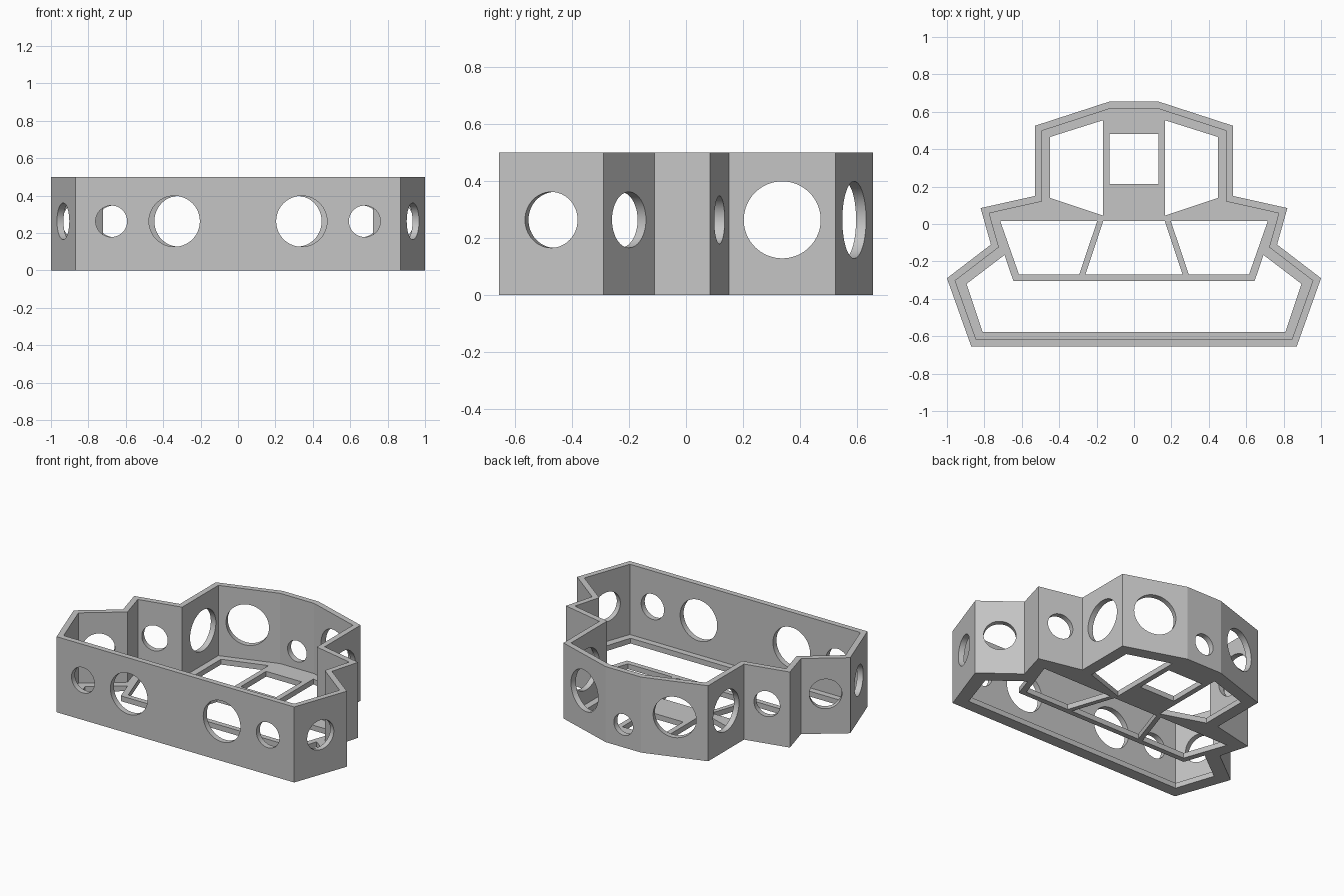
import bpy, bmesh
from mathutils import Vector, Matrix

if "Cube" in bpy.data.objects:
    bpy.data.objects.remove(bpy.data.objects["Cube"])

HEIGHT, WALL, FLOOR = 0.5, 0.037, 0.035
HOLE_Z = 0.263

gray = bpy.data.materials.new("plain gray")
gray.use_nodes = True
gray.diffuse_color = (0.56, 0.56, 0.56, 1)
gray.node_tree.nodes["Principled BSDF"].inputs["Base Color"].default_value = gray.diffuse_color


def mirror(points):
    return [(-x, y) for x, y in reversed(points)]


def inset(points, d):
    """Offset a clockwise outline inward by d with mitred corners."""
    pts = [Vector(p) for p in points]
    result = []
    for i, p in enumerate(pts):
        a = (p - pts[i - 1]).normalized()
        b = (pts[(i + 1) % len(pts)] - p).normalized()
        na, nb = Vector((a.y, -a.x)), Vector((b.y, -b.x))
        result.append(tuple(p + (na + nb) * d / (1 + na.dot(nb))))
    return result


def add_prism(bm, points, z0, z1):
    base = bm.faces.new([bm.verts.new((x, y, z0)) for x, y in points])
    top = bmesh.ops.extrude_face_region(bm, geom=[base])["geom"]
    verts = [g for g in top if isinstance(g, bmesh.types.BMVert)]
    bmesh.ops.translate(bm, verts=verts, vec=(0, 0, z1 - z0))


def add_hole(bm, a, b, radius, z=HOLE_Z, t=0.5):
    """Cylinder square to the wall from a to b, at fraction t along it."""
    a, b = Vector(a), Vector(b)
    c, d = a.lerp(b, t), b - a
    turn = Vector((d.y, -d.x, 0)).to_track_quat("Z", "Y").to_matrix().to_4x4()
    bmesh.ops.create_cone(bm, cap_ends=True, segments=64, radius1=radius,
                          radius2=radius, depth=0.12,
                          matrix=Matrix.Translation((c.x, c.y, z)) @ turn)


def make_object(name, bm):
    bmesh.ops.recalc_face_normals(bm, faces=bm.faces)
    mesh = bpy.data.meshes.new(name)
    bm.to_mesh(mesh)
    bm.free()
    mesh.materials.append(gray)
    obj = bpy.data.objects.new(name, mesh)
    bpy.context.collection.objects.link(obj)
    return obj


def cut(target, cutter):
    cutter.hide_render = True
    mod = target.modifiers.new(cutter.name, "BOOLEAN")
    mod.operation, mod.solver, mod.object = "DIFFERENCE", "EXACT", cutter
    bpy.context.view_layer.objects.active = target
    bpy.ops.object.modifier_apply(modifier=mod.name)
    bpy.data.objects.remove(cutter)


# Stepped outline, from the back to the front on the +x side
side = [(0.13, 0.655), (0.53, 0.525), (0.53, 0.15), (0.82, 0.085),
        (0.765, -0.11), (1.0, -0.29), (0.87, -0.655)]
outline = side + mirror(side)
bm = bmesh.new()
add_prism(bm, outline, 0, HEIGHT)
shell = make_object("tray_shell", bm)

# Open interior above the floor
bm = bmesh.new()
add_prism(bm, inset(outline, WALL), FLOOR, HEIGHT + 0.1)
cut(shell, make_object("interior_cutter", bm))

# Floor openings that leave the frame and ribs
back_bay = [(0.165, 0.555), (0.45, 0.465), (0.45, 0.14), (0.165, 0.045)]
side_bay = [(0.197, 0.015), (0.715, 0.015), (0.615, -0.27), (0.293, -0.27)]
front_half = [(0.645, -0.305), (0.692, -0.165), (0.895, -0.32), (0.81, -0.577)]
square = [(0.13, 0.48), (0.13, 0.215)]
middle = [(0.165, 0.015), (0.26, -0.27)]
bm = bmesh.new()
for bay in (back_bay, side_bay):
    add_prism(bm, bay, -0.1, 0.1)
    add_prism(bm, mirror(bay), -0.1, 0.1)
for half in (front_half, square, middle):
    add_prism(bm, half + mirror(half), -0.1, 0.1)
cut(shell, make_object("floor_cutter", bm))

# Round holes in the walls
bm = bmesh.new()
for points in (side, [(-x, y) for x, y in side]):
    for i, radius in ((0, 0.135), (1, 0.135), (2, 0.084), (4, 0.098), (5, 0.098)):
        add_hole(bm, points[i], points[i + 1], radius)
front_left, front_right = (0.87, -0.655), (-0.87, -0.655)
for x, radius in ((0.34, 0.136), (0.677, 0.084)):
    for s in (-1, 1):
        add_hole(bm, front_left, front_right, radius, t=0.5 + s * x / 1.74)
add_hole(bm, side[0], (-0.13, 0.655), 0.07, z=0.15)
cut(shell, make_object("hole_cutter", bm))

# Smooth hole rims, sharp wall corners
bpy.ops.object.select_all(action="DESELECT")
shell.select_set(True)
bpy.context.view_layer.objects.active = shell
bpy.ops.object.shade_smooth_by_angle(angle=0.2)
